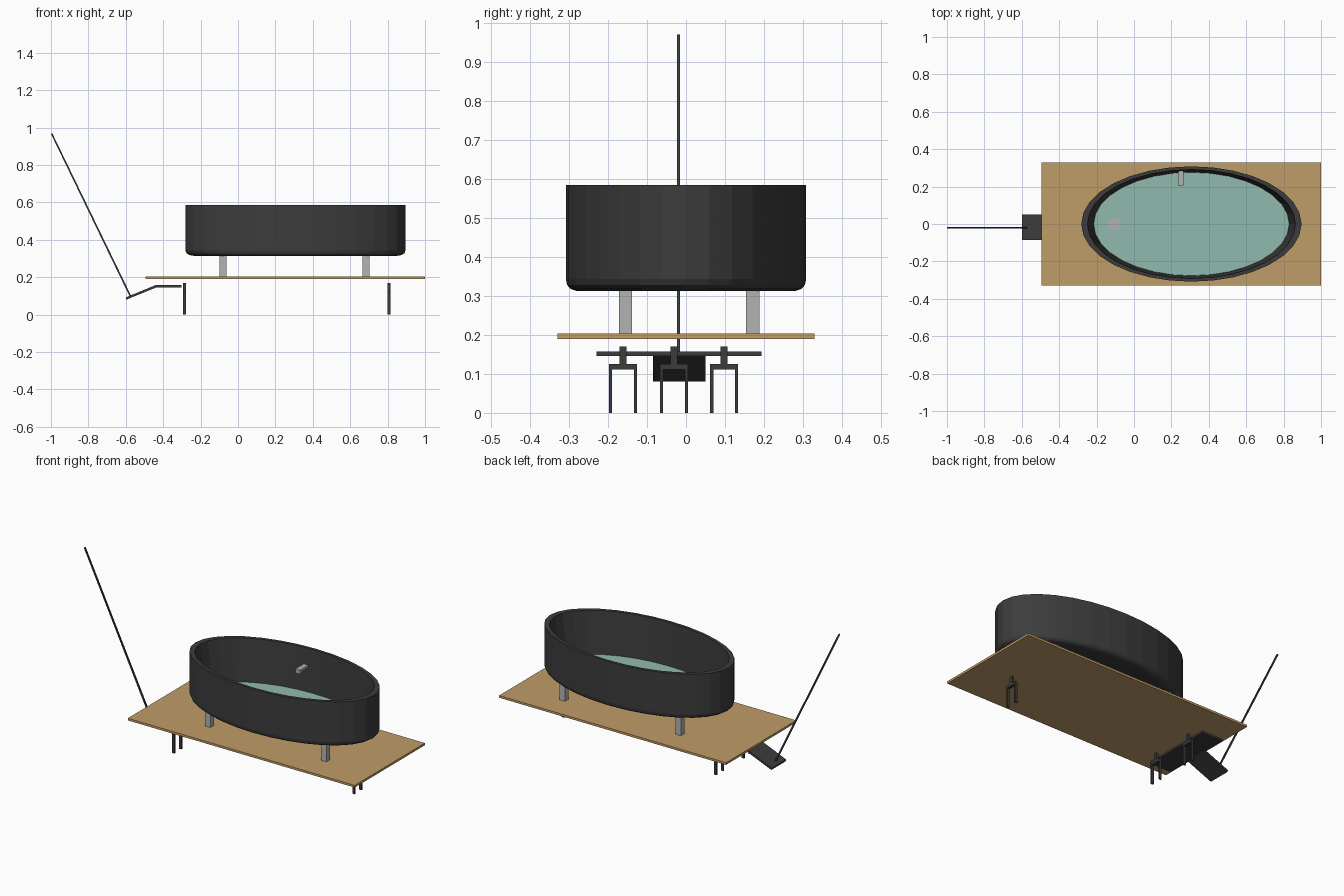
import bpy, bmesh, math
from mathutils import Vector

if "Cube" in bpy.data.objects:
    bpy.data.objects.remove(bpy.data.objects["Cube"])


def material(name, rgb):
    m = bpy.data.materials.new(name)
    m.diffuse_color = (*rgb, 1)
    m.use_nodes = True
    m.node_tree.nodes["Principled BSDF"].inputs["Base Color"].default_value = m.diffuse_color
    return m


DARK = material("dark_metal", (0.045, 0.045, 0.045))
WOOD = material("wood", (0.53, 0.34, 0.14))
WATER = material("water", (0.28, 0.49, 0.43))
STEEL = material("steel", (0.45, 0.45, 0.45))
CX = 0.307      # tub centre along x
SIDES = 32


def finish(name, bm, mat):
    bmesh.ops.recalc_face_normals(bm, faces=bm.faces[:])
    me = bpy.data.meshes.new(name)
    bm.to_mesh(me)
    bm.free()
    ob = bpy.data.objects.new(name, me)
    bpy.context.collection.objects.link(ob)
    me.materials.append(mat)
    return ob


def add_box(bm, x, y, z):
    """Box from (min, max) pairs."""
    verts = bmesh.ops.create_cube(bm, size=1)["verts"]
    for v in verts:
        v.co = Vector([(a + b) / 2 + c * (b - a) for c, (a, b) in zip(v.co, (x, y, z))])


def box(name, x, y, z, mat):
    bm = bmesh.new()
    add_box(bm, x, y, z)
    return finish(name, bm, mat)


def prism(name, outline, y0, y1, mat):
    """Extrude an x-z outline along y."""
    bm = bmesh.new()
    f = bm.faces.new([bm.verts.new((x, y0, z)) for x, z in outline])
    ext = bmesh.ops.extrude_face_region(bm, geom=[f])["geom"]
    for v in ext:
        if isinstance(v, bmesh.types.BMVert):
            v.co.y = y1
    return finish(name, bm, mat)


def ellipse_loft(name, rings, cx, mat):
    """Loft (rx, ry, z) ellipse rings, capped at both ends."""
    bm = bmesh.new()
    loops = []
    for rx, ry, z in rings:
        loops.append([bm.verts.new((cx + rx * math.cos(2 * math.pi * i / SIDES),
                                    ry * math.sin(2 * math.pi * i / SIDES), z))
                      for i in range(SIDES)])
    for a, b in zip(loops, loops[1:]):
        for i in range(SIDES):
            j = (i + 1) % SIDES
            bm.faces.new((a[i], a[j], b[j], b[i]))
    bm.faces.new(loops[0])
    bm.faces.new(loops[-1])
    return finish(name, bm, mat)


# Deck board
box("deck_board", (-0.495, 1.0), (-0.33, 0.33), (0.19, 0.203), WOOD)

# Tub shell: rounded bottom edge, rim, then inner wall down to the floor
ellipse_loft("tub_shell", [
    (0.535, 0.281, 0.313), (0.565, 0.296, 0.318), (0.582, 0.305, 0.328),
    (0.589, 0.308, 0.343), (0.589, 0.308, 0.585), (0.556, 0.291, 0.585),
    (0.522, 0.276, 0.327)], CX, DARK)

# Water sheet and drain on the tub floor
ellipse_loft("water", [(0.523, 0.2765, 0.328), (0.523, 0.2765, 0.332)], CX, WATER)
ellipse_loft("drain", [(0.035, 0.035, 0.329), (0.035, 0.035, 0.335)], -0.105, STEEL)

# Spout: arm out of the back wall with a short drooping tip
bm = bmesh.new()
add_box(bm, (0.235, 0.265), (0.205, 0.292), (0.473, 0.488))
add_box(bm, (0.235, 0.265), (0.205, 0.222), (0.463, 0.474))
finish("spout", bm, STEEL)

# Four tub legs
for side, y in (("front", -0.155), ("back", 0.171)):
    for end, x in (("left", -0.08), ("right", 0.684)):
        box(f"tub_leg_{side}_{end}", (x - 0.018, x + 0.018),
            (y - 0.017, y + 0.017), (0.2, 0.32), STEEL)


# Wheel forks: stem, crossbar and two prongs
def fork(name, x, y):
    bm = bmesh.new()
    xs = (x - 0.008, x + 0.008)
    add_box(bm, xs, (y - 0.009, y + 0.009), (0.112, 0.17))
    add_box(bm, xs, (y - 0.036, y + 0.036), (0.111, 0.126))
    for s in (-1, 1):
        add_box(bm, xs, (y + s * 0.032 - 0.004, y + s * 0.032 + 0.004), (0, 0.125))
    finish(name, bm, DARK)


fork("fork_left_front", -0.287, -0.162)
fork("fork_left_back", -0.287, 0.098)
fork("fork_right", 0.808, -0.031)

# Steering plate, sloping tow tongue and pull rod
box("steering_plate", (-0.44, -0.303), (-0.23, 0.194), (0.146, 0.158), DARK)
prism("tow_tongue", [(-0.6, 0.092), (-0.597, 0.08), (-0.435, 0.146), (-0.44, 0.158)],
      -0.085, 0.05, DARK)
prism("pull_rod", [(-0.578, 0.094), (-0.57, 0.098), (-0.993, 0.97), (-1.0, 0.966)],
      -0.023, -0.015, DARK)
